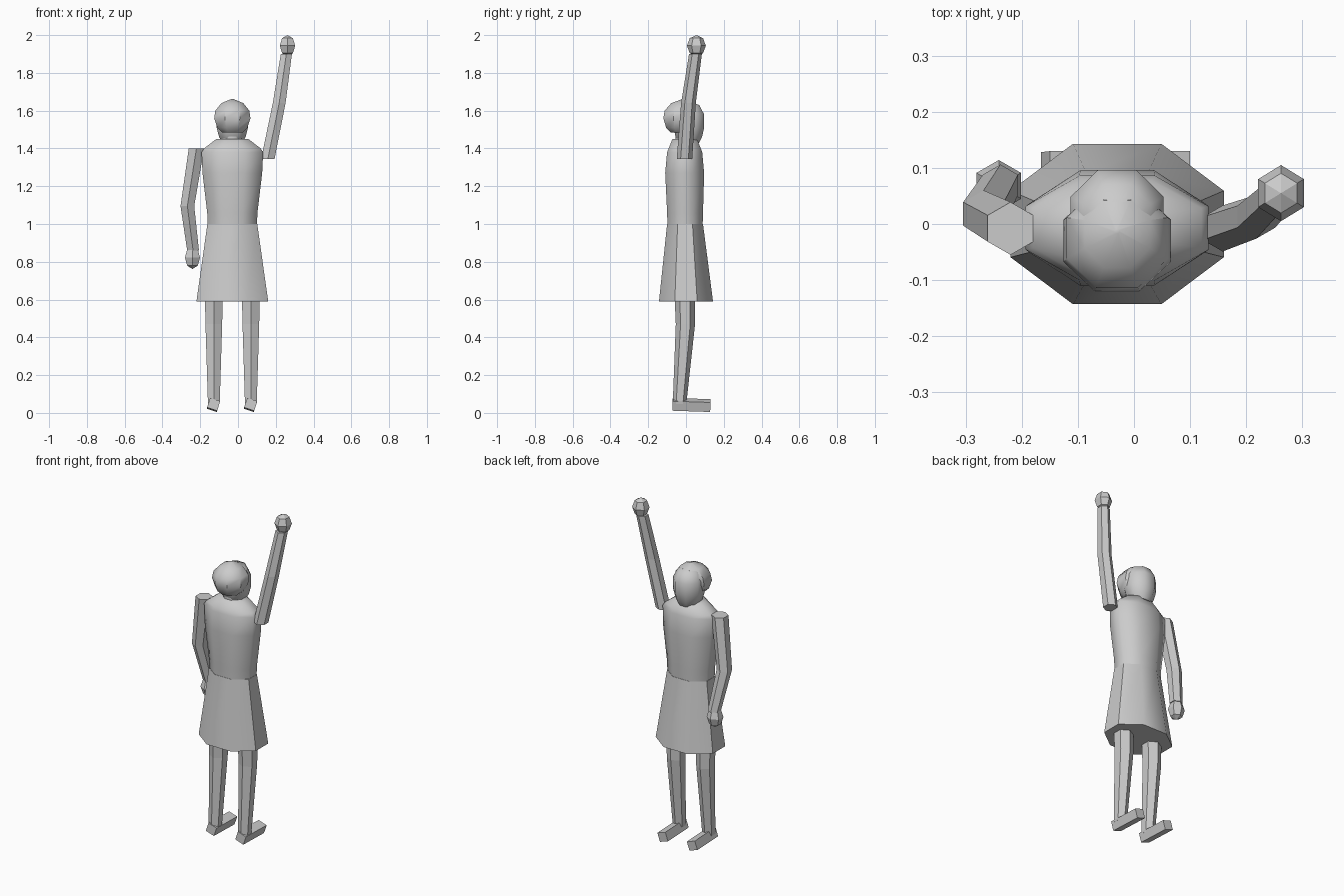
import bpy, math
from math import radians, sin, cos, tau

if "Cube" in bpy.data.objects:
    bpy.data.objects.remove(bpy.data.objects["Cube"])


def finish(name, verts, faces, smooth):
    me = bpy.data.meshes.new(name)
    me.from_pydata(verts, [], faces)
    ob = bpy.data.objects.new(name, me)
    bpy.context.collection.objects.link(ob)
    if smooth:
        bpy.ops.object.select_all(action='DESELECT')
        ob.select_set(True)
        bpy.context.view_layer.objects.active = ob
        bpy.ops.object.shade_smooth_by_angle(angle=radians(smooth))
    return ob


def loft(name, rings, sides, smooth=0):
    """Stack of horizontal polygons (x, y, z, rx, ry), bottom to top, capped."""
    verts, faces = [], []
    for x, y, z, rx, ry in rings:
        for i in range(sides):
            a = tau * (i + 0.5) / sides
            verts.append((x + rx * cos(a), y + ry * sin(a), z))
    for k in range(len(rings) - 1):
        for i in range(sides):
            j = (i + 1) % sides
            faces.append((k * sides + i, k * sides + j,
                          (k + 1) * sides + j, (k + 1) * sides + i))
    top = (len(rings) - 1) * sides
    faces.append(tuple(range(sides - 1, -1, -1)))
    faces.append(tuple(range(top, top + sides)))
    return finish(name, verts, faces, smooth)


def limb(name, points):
    """Six-sided limb through (x, y, z, r)."""
    return loft(name, [(x, y, z, r, r) for x, y, z, r in points], 6)


def ball(name, centre, radii, sides, rows, smooth=0):
    x, y, z = centre
    rx, ry, rz = radii
    rings = []
    for k in range(rows + 1):
        t = math.pi * k / rows
        s = max(sin(t), 0.002)
        rings.append((x, y, z - rz * cos(t), rx * s, ry * s))
    return loft(name, rings, sides, smooth)


CX = -0.03          # body axis
W = 1 / cos(radians(22.5))   # flat-to-flat half width -> octagon radius


def body(name, rows, smooth):
    return loft(name, [(CX, y, z, w * W, d * W) for y, z, w, d in rows], 8, smooth)


# skirt and torso: (y, z, half width, half depth)
body("skirt", [(0, 0.59, 0.19, 0.143), (-0.005, 1.0, 0.132, 0.095)], 50)
body("torso", [(-0.005, 0.99, 0.13, 0.093), (-0.005, 1.06, 0.133, 0.095),
               (-0.007, 1.27, 0.158, 0.103), (-0.007, 1.38, 0.163, 0.093),
               (-0.007, 1.40, 0.15, 0.085), (-0.007, 1.45, 0.085, 0.065)], 60)

# head, neck and hair
loft("neck", [(CX, -0.005, 1.40, 0.055, 0.055), (CX, -0.005, 1.50, 0.055, 0.055)], 8, 50)
body("head", [(0.02, 1.43, 0.05, 0.05), (0.015, 1.46, 0.07, 0.07),
              (0.015, 1.51, 0.083, 0.081), (0.015, 1.58, 0.083, 0.081),
              (0.01, 1.63, 0.06, 0.06), (0.0, 1.65, 0.015, 0.015)], 50)
body("hair", [(-0.03, 1.485, 0.055, 0.05), (-0.03, 1.51, 0.08, 0.075),
              (-0.03, 1.56, 0.096, 0.09), (-0.025, 1.60, 0.09, 0.088),
              (-0.018, 1.64, 0.058, 0.06), (-0.013, 1.662, 0.004, 0.004)], 35)

# arms and hands
limb("lowered_arm", [(-0.238, 0.07, 0.86, 0.036), (-0.268, 0.018, 1.095, 0.042),
                     (-0.22, -0.008, 1.40, 0.047)])
ball("lowered_hand", (-0.241, 0.068, 0.822), (0.046, 0.046, 0.06), 6, 4)
limb("raised_arm", [(0.158, -0.008, 1.345, 0.041), (0.218, 0.013, 1.64, 0.039),
                    (0.256, 0.05, 1.90, 0.034)])
ball("raised_hand", (0.262, 0.055, 1.944), (0.047, 0.05, 0.056), 6, 4)

# legs and feet
for side, x in (("left", -0.128), ("right", 0.068)):
    limb(side + "_leg", [(x, -0.034, 0.05, 0.036), (x, -0.003, 0.47, 0.051),
                         (x, -0.008, 0.70, 0.056)])
    bpy.ops.mesh.primitive_cube_add(size=1, location=(x - 0.002, 0.029, 0.042),
                                    rotation=(radians(-2), radians(18), 0))
    foot = bpy.context.object
    foot.name = side + "_foot"
    foot.scale = (0.056, 0.20, 0.053)
